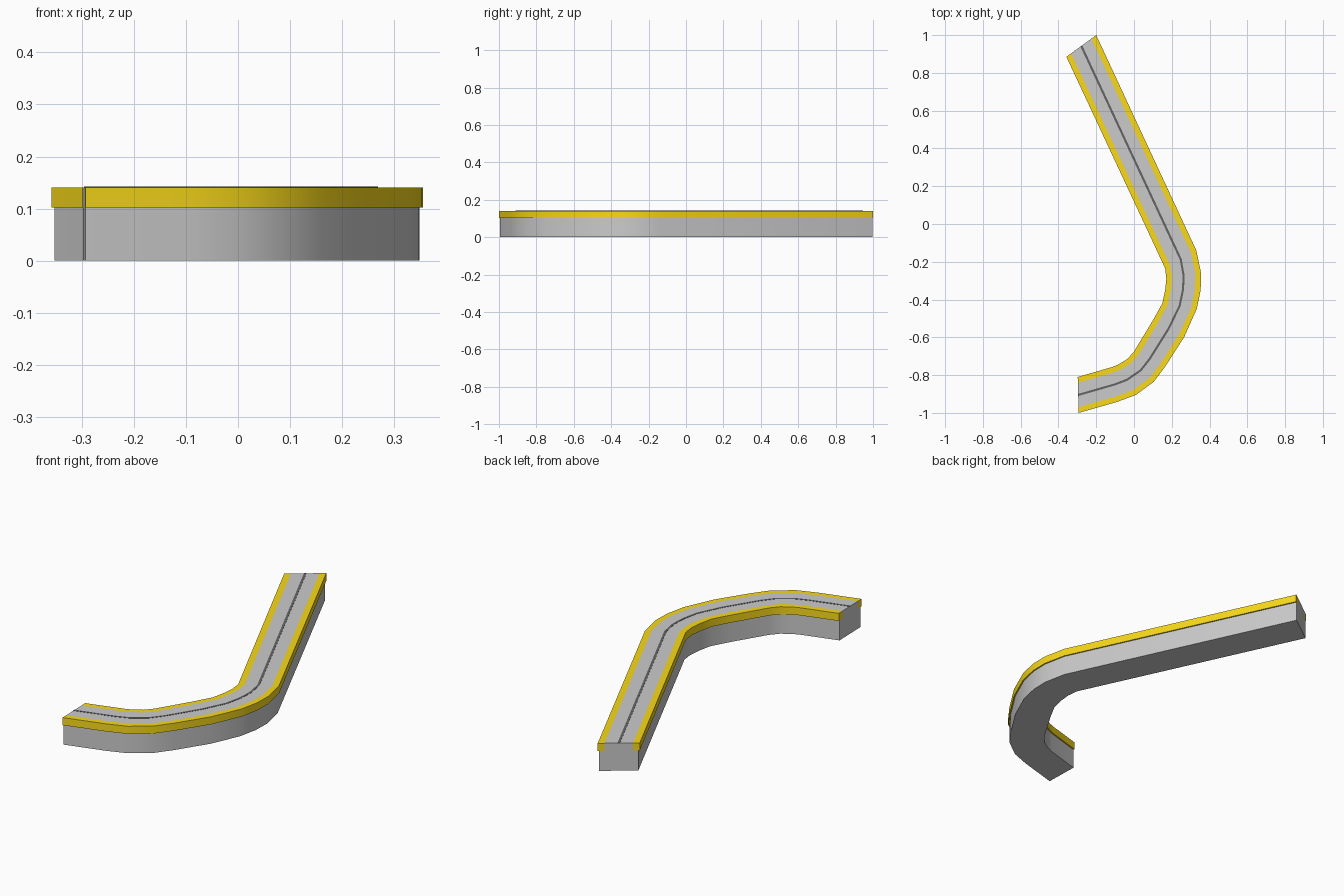
import bpy, bmesh, math
from mathutils import Vector

if "Cube" in bpy.data.objects:
    bpy.data.objects.remove(bpy.data.objects["Cube"])

# Left and right edge of the track at each station along the bend
STATIONS = [
    ((-0.358, 0.885), (-0.200, 1.000)),
    ((0.165, -0.235), (0.330, -0.140)),
    ((0.171, -0.290), (0.355, -0.260)),
    ((0.165, -0.350), (0.353, -0.350)),
    ((0.150, -0.420), (0.332, -0.450)),
    ((0.100, -0.510), (0.265, -0.600)),
    ((0.000, -0.675), (0.165, -0.755)),
    ((-0.035, -0.715), (0.105, -0.835)),
    ((-0.085, -0.745), (0.010, -0.905)),
    ((-0.115, -0.757), (-0.090, -0.942)),
    ((-0.298, -0.810), (-0.293, -1.000)),
]


def material(name, rgb):
    m = bpy.data.materials.new(name)
    m.diffuse_color = (*rgb, 1)
    m.use_nodes = True
    m.node_tree.nodes["Principled BSDF"].inputs["Base Color"].default_value = m.diffuse_color
    return m


def sweep(name, profile, mat=None):
    """Sweep a closed (across, height) profile along the stations."""
    bm = bmesh.new()
    rings = []
    for l, r in STATIONS:
        l, r = Vector(l), Vector(r)
        rings.append([bm.verts.new((*l.lerp(r, t), z)) for t, z in profile])
    n = len(profile)
    for a, b in zip(rings, rings[1:]):
        for i in range(n):
            j = (i + 1) % n
            bm.faces.new((a[i], a[j], b[j], b[i]))
    bm.faces.new(rings[0])
    bm.faces.new(rings[-1])
    bmesh.ops.recalc_face_normals(bm, faces=bm.faces)
    me = bpy.data.meshes.new(name)
    bm.to_mesh(me)
    bm.free()
    ob = bpy.data.objects.new(name, me)
    bpy.context.collection.objects.link(ob)
    if mat:
        me.materials.append(mat)
    bpy.ops.object.select_all(action='DESELECT')
    ob.select_set(True)
    bpy.context.view_layer.objects.active = ob
    bpy.ops.object.shade_smooth_by_angle(angle=math.radians(35))
    return ob


yellow = material("yellow", (0.95, 0.70, 0.01))
dark = material("dark_grey", (0.13, 0.13, 0.13))
LEDGE, TOP = 0.102, 0.141
IN, RAIL = 0.035, 0.16

# Grey body with the raised deck between the rails
sweep("track_body", [(IN, 0), (1 - IN, 0), (1 - IN, LEDGE), (1 - RAIL, LEDGE),
                     (1 - RAIL, TOP), (RAIL, TOP), (RAIL, LEDGE), (IN, LEDGE)])

# Yellow edge rails, slightly overhanging the body
for name, a, b in (("left_rail", 0, RAIL), ("right_rail", 1 - RAIL, 1)):
    sweep(name, [(a, LEDGE), (b, LEDGE), (b, TOP), (a, TOP)], yellow)

# Thin dark centre line
sweep("centre_line", [(0.47, TOP - 0.004), (0.53, TOP - 0.004),
                      (0.53, TOP + 0.001), (0.47, TOP + 0.001)], dark)
